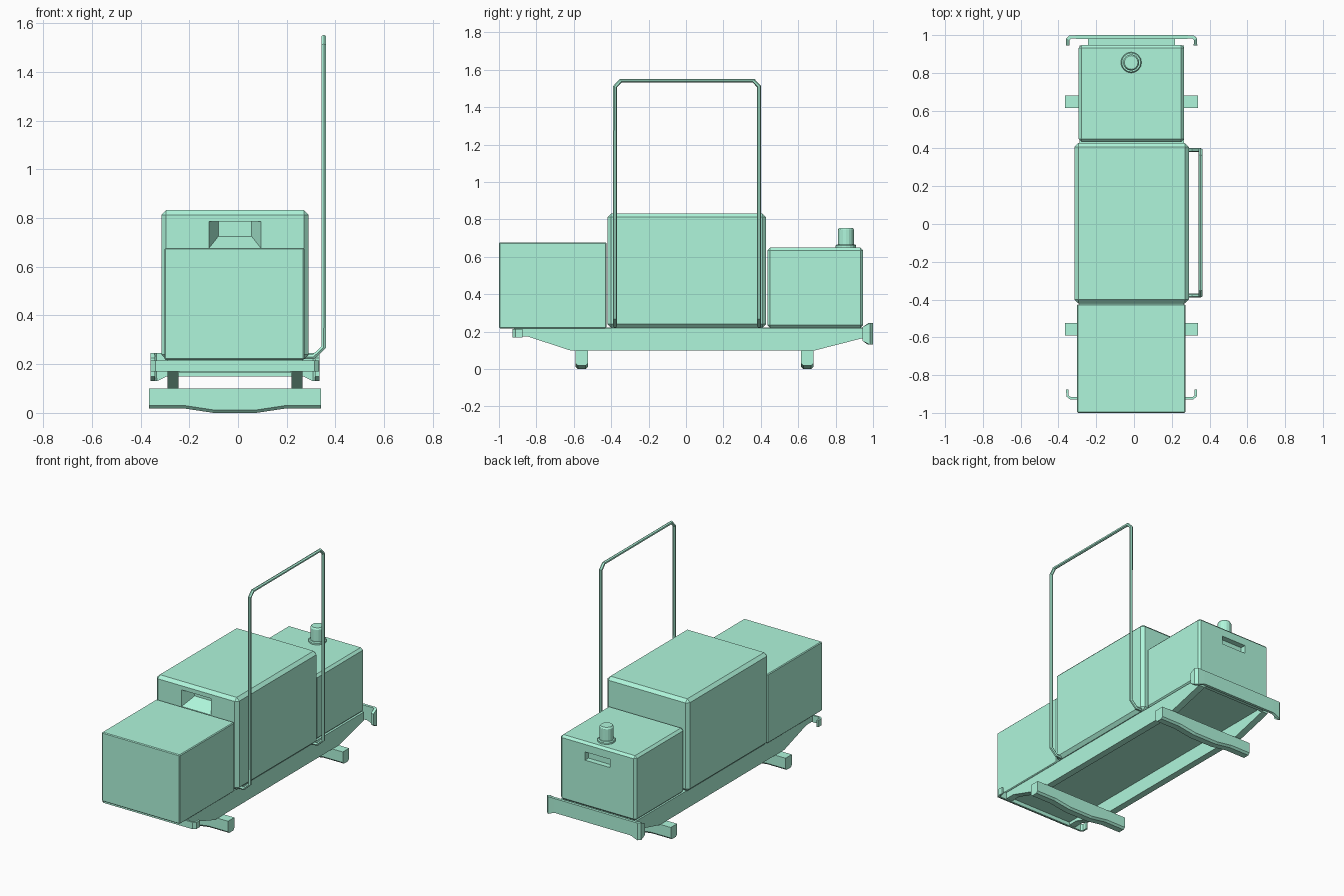
import bpy, bmesh, math
from mathutils import Vector

if "Cube" in bpy.data.objects:
    bpy.data.objects.remove(bpy.data.objects["Cube"])

CX = -0.0125  # symmetry plane of the vehicle body

paint = bpy.data.materials.new("green_paint")
paint.diffuse_color = (0.43, 0.92, 0.71, 1)
paint.use_nodes = True
paint.node_tree.nodes["Principled BSDF"].inputs["Base Color"].default_value = paint.diffuse_color


def finish(name, bm):
    bmesh.ops.recalc_face_normals(bm, faces=bm.faces)
    me = bpy.data.meshes.new(name)
    bm.to_mesh(me)
    bm.free()
    me.materials.append(paint)
    ob = bpy.data.objects.new(name, me)
    bpy.context.collection.objects.link(ob)
    return ob


def box(name, lo, hi, bevel=0.0):
    bm = bmesh.new()
    bmesh.ops.create_cube(bm, size=1)
    for v in bm.verts:
        v.co = Vector([lo[i] if v.co[i] < 0 else hi[i] for i in range(3)])
    if bevel:
        bmesh.ops.bevel(bm, geom=bm.edges[:], offset=bevel, segments=1, affect='EDGES')
    return finish(name, bm)


def prism(name, pts, a, b, axis, chamfer=0.0, chamfer_below=0.0):
    """Extrude a (u, z) profile from a to b along x or y."""
    bm = bmesh.new()
    place = (lambda d, u, z: (d, u, z)) if axis == 'x' else (lambda d, u, z: (u, d, z))
    face = bm.faces.new([bm.verts.new(place(a, *p)) for p in pts])
    ext = bmesh.ops.extrude_face_region(bm, geom=[face])
    moved = [g for g in ext['geom'] if isinstance(g, bmesh.types.BMVert)]
    bmesh.ops.translate(bm, verts=moved, vec=place(b - a, 0, 0))
    if chamfer:
        bmesh.ops.recalc_face_normals(bm, faces=bm.faces)
        low = [e for e in bm.edges if all(v.co.z < chamfer_below for v in e.verts)
               and abs(e.verts[0].co.y - e.verts[1].co.y) < 1e-5]
        bmesh.ops.bevel(bm, geom=low, offset=chamfer, segments=1, affect='EDGES')
    return finish(name, bm)


def bent_plate(name, half, thickness):
    """Symmetric plate through (x offset, y, z bottom, z top) stations."""
    stations = [(-x, y, a, b) for x, y, a, b in reversed(half)] + half
    bm = bmesh.new()
    cols = [(bm.verts.new((CX + x, y, a)), bm.verts.new((CX + x, y, b)))
            for x, y, a, b in stations]
    for p, q in zip(cols, cols[1:]):
        bm.faces.new((p[0], q[0], q[1], p[1]))
    ob = finish(name, bm)
    mod = ob.modifiers.new("thickness", 'SOLIDIFY')
    mod.thickness = thickness
    mod.offset = 0
    return ob


def cut(ob, cutter):
    mod = ob.modifiers.new("cut", 'BOOLEAN')
    mod.object = cutter
    mod.solver = 'EXACT'
    bpy.context.view_layer.objects.active = ob
    bpy.ops.object.modifier_apply(modifier=mod.name)
    bpy.data.objects.remove(cutter)


# Main housing with a tapered recess in the front
body = box("main_housing", (-0.315, -0.42, 0.22), (0.29, 0.428, 0.832), 0.02)
bm = bmesh.new()
bmesh.ops.create_cube(bm, size=1)
for v in bm.verts:
    back = v.co.y > 0
    hx = 0.068 if back else 0.110
    z_low = 0.725 if back else 0.672
    v.co = (CX + math.copysign(hx, v.co.x), -0.34 if back else -0.425,
            0.785 if v.co.z > 0 else z_low)
cut(body, finish("recess_cutter", bm))

# Front and rear boxes, the rear one with a grip slot
box("front_box", (-0.302, -1.0, 0.218), (0.272, -0.425, 0.677), 0.005)
rear = box("rear_box", (-0.293, 0.435, 0.22), (0.265, 0.947, 0.65), 0.015)
cut(rear, box("slot_cutter", (CX - 0.092, 0.91, 0.53), (CX + 0.092, 1.0, 0.585)))

# Filler cap on the rear box: collar and stub as a lathed profile
profile = [(0.055, 0.645), (0.055, 0.66), (0.05, 0.666), (0.043, 0.666),
           (0.043, 0.745), (0.036, 0.755)]
SIDES = 16
bm = bmesh.new()
rings = [[bm.verts.new((-0.015 + r * math.cos(2 * math.pi * i / SIDES),
                        0.855 + r * math.sin(2 * math.pi * i / SIDES), z))
          for i in range(SIDES)] for r, z in profile]
for lo, hi in zip(rings, rings[1:]):
    for i in range(SIDES):
        j = (i + 1) % SIDES
        bm.faces.new((lo[i], lo[j], hi[j], hi[i]))
bm.faces.new(rings[0])
bm.faces.new(rings[-1])
finish("filler_cap", bm)

# Chassis: two side rails and the floor between them
rail = [(-0.92, 0.22), (-0.92, 0.175), (-0.85, 0.175), (-0.62, 0.10),
        (0.69, 0.10), (0.945, 0.165), (0.945, 0.22)]
for side, s in (("left", -1), ("right", 1)):
    prism(f"chassis_rail_{side}", rail, CX + s * 0.277, CX + s * 0.232, 'x')
box("chassis_floor", (CX - 0.235, -0.92, 0.195), (CX + 0.235, 0.945, 0.222))

# Two cross beams the vehicle rests on
beam = [(-0.365, 0.10), (-0.365, 0.018), (-0.22, 0.018), (-0.10, 0.0),
        (0.075, 0.0), (0.195, 0.018), (0.34, 0.018), (0.34, 0.10)]
for end, y in (("front", -0.557), ("rear", 0.648)):
    prism(f"cross_beam_{end}", beam, y - 0.033, y + 0.033, 'y', 0.012, 0.05)

# Bumpers with bent ends
bent_plate("front_bumper", [(0.325, -0.922, 0.17, 0.215), (0.340, -0.91, 0.17, 0.215),
                            (0.340, -0.875, 0.17, 0.215)], 0.013)
bent_plate("rear_bumper", [(0.28, 0.99, 0.15, 0.245), (0.325, 0.99, 0.13, 0.245),
                           (0.338, 0.978, 0.13, 0.245), (0.338, 0.945, 0.15, 0.225)], 0.019)
box("rear_bumper_mount", (CX - 0.23, 0.94, 0.165), (CX + 0.23, 0.988, 0.22))

# Tall hoop rail on the right side
half = [(0.27, -0.385, 0.23), (0.31, -0.385, 0.23), (0.352, -0.385, 0.27),
        (0.352, -0.385, 1.51), (0.352, -0.355, 1.542)]
path = half + [(x, -y, z) for x, y, z in reversed(half)]
curve = bpy.data.curves.new("hoop_rail", 'CURVE')
curve.dimensions = '3D'
curve.bevel_depth = 0.011
curve.bevel_resolution = 1
curve.use_fill_caps = True
curve.materials.append(paint)
spline = curve.splines.new('POLY')
spline.points.add(len(path) - 1)
for p, (x, y, z) in zip(spline.points, path):
    p.co = (x, y + 0.006, z, 1)
spline.use_smooth = False
bpy.context.collection.objects.link(bpy.data.objects.new("hoop_rail", curve))
